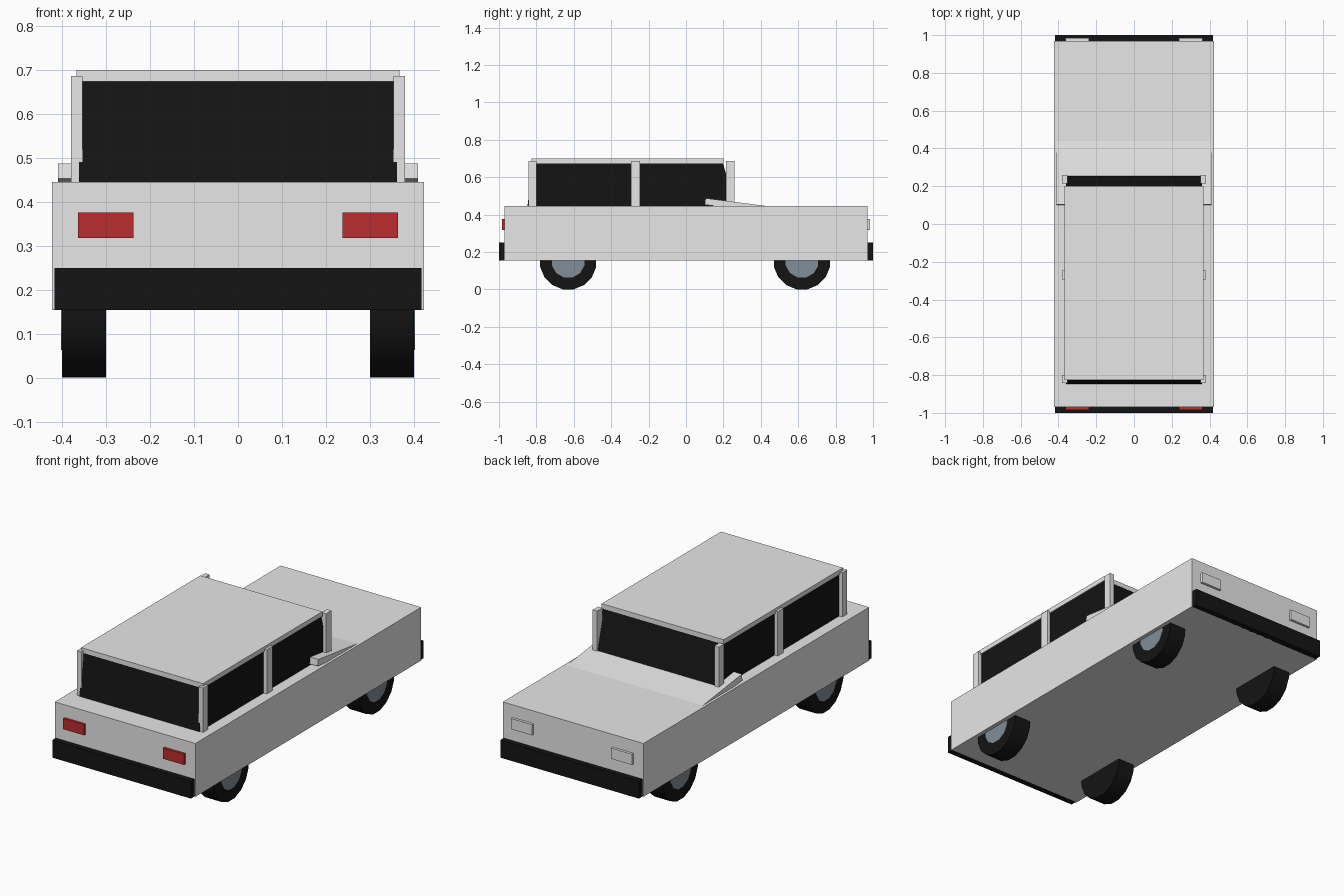
import bpy, math
from mathutils import Vector

if "Cube" in bpy.data.objects:
    bpy.data.objects.remove(bpy.data.objects["Cube"])


def material(name, r, g, b):
    m = bpy.data.materials.new(name)
    m.use_nodes = True
    m.diffuse_color = (r, g, b, 1)
    m.node_tree.nodes["Principled BSDF"].inputs["Base Color"].default_value = (r, g, b, 1)
    return m


paint = material("light_grey_paint", 0.8, 0.8, 0.8)
black = material("black", 0.007, 0.007, 0.007)
red = material("red_lens", 0.5, 0.027, 0.027)
steel = material("blue_grey_steel", 0.22, 0.27, 0.31)


def box(name, x, y, z, mat):
    """Axis-aligned box from (min, max) ranges."""
    lo, hi = Vector((x[0], y[0], z[0])), Vector((x[1], y[1], z[1]))
    bpy.ops.mesh.primitive_cube_add(size=1, location=(lo + hi) / 2)
    ob = bpy.context.object
    ob.name = name
    ob.scale = hi - lo
    bpy.ops.object.transform_apply(location=False, rotation=False, scale=True)
    ob.data.materials.append(mat)
    return ob


def prism(name, half_width, profile, mat):
    """Side profile of (y, z) points extruded across the width."""
    n = len(profile)
    verts = [(s * half_width, y, z) for s in (-1, 1) for y, z in profile]
    faces = [tuple(range(n))[::-1], tuple(range(n, 2 * n))]
    faces += [(i, (i + 1) % n, n + (i + 1) % n, n + i) for i in range(n)]
    me = bpy.data.meshes.new(name)
    me.from_pydata(verts, [], faces)
    me.materials.append(mat)
    ob = bpy.data.objects.new(name, me)
    bpy.context.collection.objects.link(ob)
    return ob


def disc(name, x, y, z, radius, width, sides, mat):
    """Cylinder lying along x with a flat at the bottom."""
    bpy.ops.mesh.primitive_cylinder_add(vertices=sides, radius=radius, depth=width)
    ob = bpy.context.object
    ob.name = name
    ob.rotation_euler = (0, 0, math.pi / sides)
    bpy.ops.object.transform_apply(location=False, rotation=True, scale=False)
    ob.rotation_euler = (0, math.pi / 2, 0)
    ob.location = (x, y, z)
    ob.data.materials.append(mat)
    bpy.ops.object.shade_smooth_by_angle(angle=math.radians(40))
    return ob


# Main shell, cabin glass and roof
box("body", (-0.423, 0.423), (-0.97, 0.97), (0.155, 0.445), paint)
prism("cabin_glass", 0.361,
      [(-0.848, 0.44), (0.262, 0.44), (0.198, 0.676), (-0.82, 0.676)], black)
box("roof", (-0.367, 0.367), (-0.825, 0.2), (0.674, 0.7), paint)

# Sloping bonnet panel rising towards the windscreen
prism("bonnet_panel", 0.409,
      [(0.1, 0.453), (0.455, 0.41), (0.455, 0.443), (0.104, 0.488)], paint)

# Bumpers across both ends
box("front_bumper", (-0.417, 0.417), (-1, -0.965), (0.155, 0.25), black)
box("back_bumper", (-0.417, 0.417), (0.965, 1), (0.155, 0.25), black)

for side, s in (("left", 1), ("right", -1)):
    def span(a, b):
        return sorted((s * a, s * b))

    # Roof pillars
    for place, y0, y1 in (("front", -0.842, -0.8), ("middle", -0.295, -0.245),
                          ("back", 0.215, 0.26)):
        box(f"{place}_{side}_pillar", span(0.353, 0.38), (y0, y1), (0.44, 0.686), paint)

    # Lamps at each end
    box(f"red_lamp_{side}", span(0.237, 0.363), (-0.984, -0.96), (0.318, 0.376), red)
    box(f"clear_lamp_{side}", span(0.237, 0.363), (0.96, 0.984), (0.318, 0.376), paint)

    # Wheels with outer hubs
    for place, y in (("front", -0.63), ("back", 0.62)):
        disc(f"{place}_{side}_tyre", s * 0.35, y, 0.151, 0.153, 0.1, 16, black)
        disc(f"{place}_{side}_hub", s * 0.39, y, 0.151, 0.09, 0.024, 12, steel)
